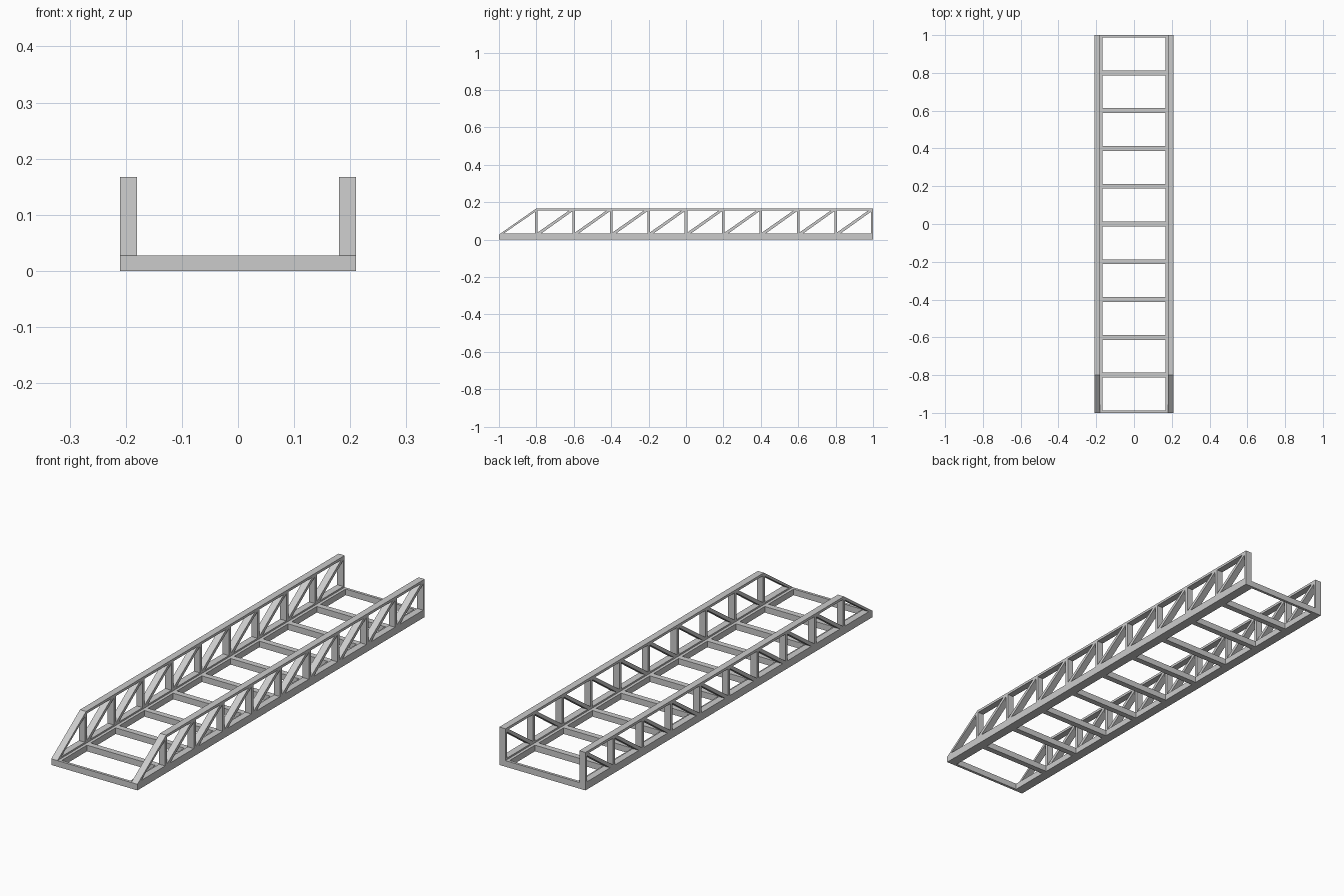
import bpy, bmesh

if "Cube" in bpy.data.objects:
    bpy.data.objects.remove(bpy.data.objects["Cube"])

H = 0.167            # overall height
CHORD = 0.034        # top of lower chord
TOP = 0.011          # upper chord thickness
XI, XO = 0.18, 0.21  # inner and outer faces of a side truss


def prism(name, polys, x0, x1):
    """Extrude (y, z) outlines along x into one object."""
    bm = bmesh.new()
    for poly in polys:
        f = bm.faces.new([bm.verts.new((x0, y, z)) for y, z in poly])
        ext = bmesh.ops.extrude_face_region(bm, geom=[f])
        vs = [v for v in ext["geom"] if isinstance(v, bmesh.types.BMVert)]
        bmesh.ops.translate(bm, verts=vs, vec=(x1 - x0, 0, 0))
    bmesh.ops.recalc_face_normals(bm, faces=bm.faces)
    me = bpy.data.meshes.new(name)
    bm.to_mesh(me)
    bm.free()
    ob = bpy.data.objects.new(name, me)
    bpy.context.collection.objects.link(ob)
    return ob


def rect(y0, y1, z0, z1):
    return [(y0, z0), (y1, z0), (y1, z1), (y0, z1)]


def mirrored(ob):
    ob.modifiers.new("mirror", "MIRROR")
    return ob


nodes = [-0.8 + 0.2 * i for i in range(10)]

# Lower chords: sloped nose at the front, with a low inner ledge
lower = [(-1, 0), (1, 0), (1, CHORD), (-0.99, CHORD), (-1, 0.027)]
mirrored(prism("lower_chord", [lower], XI, XO))
mirrored(prism("inner_ledge", [rect(-1, 1, 0, 0.027)], 0.167, XI))

# Upper chords
mirrored(prism("upper_chord", [rect(-0.8, 1, H - TOP, H)], XI, XO))

# Vertical posts, the last one flush with the back end
posts = [rect(y - 0.007, y + 0.007, CHORD, H - TOP) for y in nodes[:-1]]
posts.append(rect(0.99, 1, CHORD, H - TOP))
mirrored(prism("posts", posts, XI, XO))

# Diagonal braces in every bay behind the first
braces = [[(y + 0.005, CHORD), (y + 0.028, CHORD),
           (y + 0.195, H - TOP - 0.003), (y + 0.195, H - TOP), (y + 0.175, H - TOP),
           (y + 0.005, CHORD + 0.003)] for y in nodes[:-1]]
mirrored(prism("braces", braces, XI, XO))

# Sloped front rails
rail = [(-1, 0.027), (-0.977, CHORD - 0.003), (-0.8, H - TOP - 0.003), (-0.8, H)]
mirrored(prism("front_rail", [rail], XI, XO))

# Floor cross beams, half width at both ends
beams = [rect(y - 0.013, y + 0.013, 0, 0.027) for y in nodes[:-1]]
beams += [rect(-1, -0.988, 0, 0.027), rect(0.988, 1, 0, 0.027)]
prism("cross_beams", beams, -0.167, 0.167)
